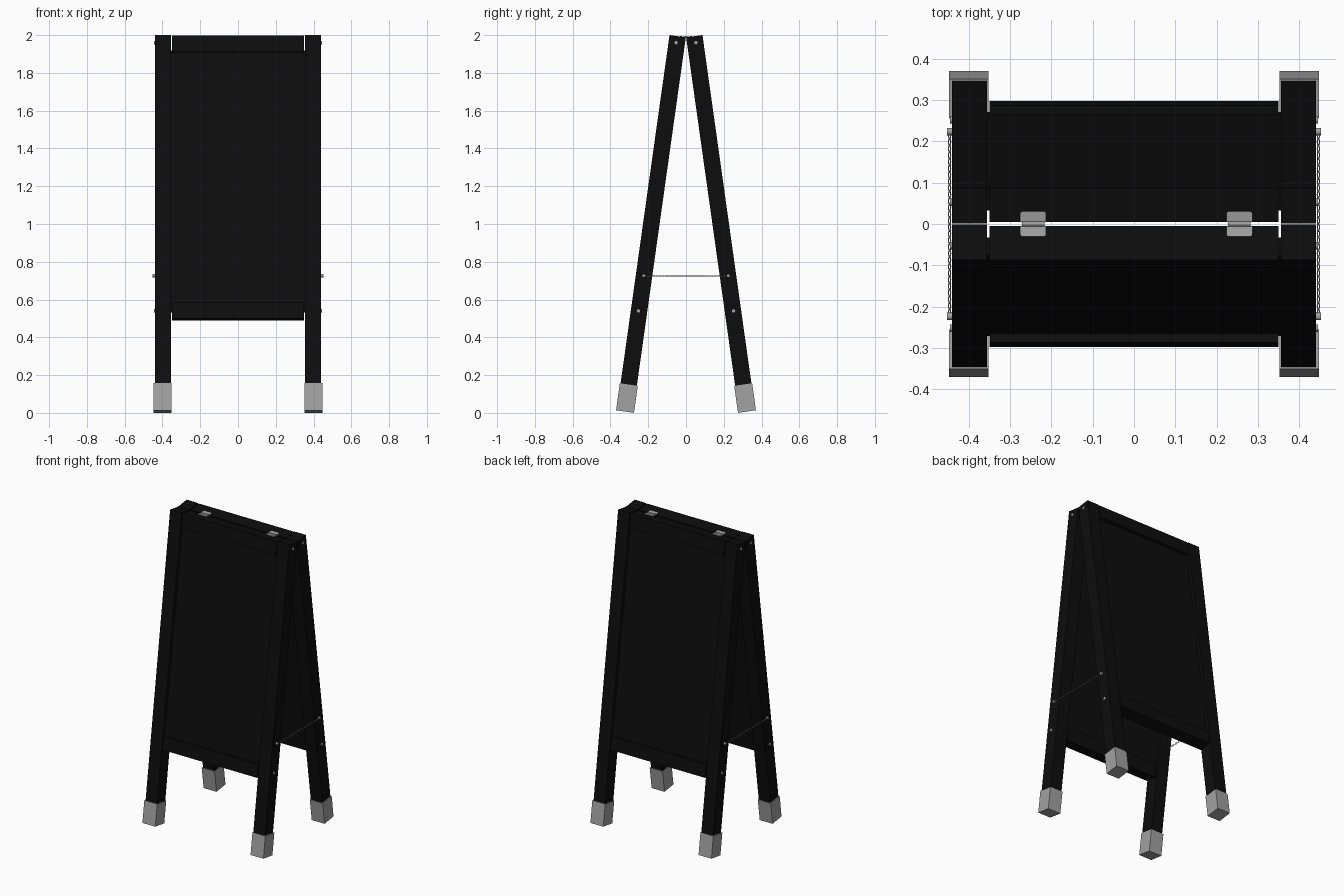
import bpy, bmesh
from math import sin, cos, pi, radians
from mathutils import Matrix, Vector

if "Cube" in bpy.data.objects:
    bpy.data.objects.remove(bpy.data.objects["Cube"], do_unlink=True)

TILT = radians(8)
PIVOT_Z = 1.988


def material(name, value):
    m = bpy.data.materials.new(name)
    m.use_nodes = True
    m.diffuse_color = (value, value, value, 1)
    shader = m.node_tree.nodes["Principled BSDF"]
    shader.inputs["Base Color"].default_value = (value, value, value, 1)
    shader.inputs["Roughness"].default_value = 0.6
    return m


black = material("black paint", 0.004)
metal = material("grey metal", 0.36)


def finish(bm, name, mat, smooth=False):
    me = bpy.data.meshes.new(name)
    bmesh.ops.recalc_face_normals(bm, faces=bm.faces)
    for f in bm.faces:
        f.smooth = smooth
    bm.to_mesh(me)
    bm.free()
    me.materials.append(mat)
    ob = bpy.data.objects.new(name, me)
    bpy.context.collection.objects.link(ob)
    return ob


def leaning(side, x, s, t):
    """Point on a leaning frame: s runs down from the ridge, t runs outward."""
    y = side * (sin(TILT) * s + cos(TILT) * t)
    z = PIVOT_Z - cos(TILT) * s + sin(TILT) * t
    return Matrix.Translation((x, y, z)) @ Matrix.Rotation(side * TILT, 4, "X")


def frame_box(name, mat, side, x, width, s, t, corner=0):
    """Box on a frame between two s and two t values, with optional round corners."""
    bm = bmesh.new()
    bmesh.ops.create_cube(bm, size=1)
    bmesh.ops.scale(bm, verts=bm.verts, vec=(width, t[1] - t[0], s[1] - s[0]))
    if corner:
        edges = [e for e in bm.edges
                 if abs((e.verts[0].co - e.verts[1].co).normalized().z) > 0.9]
        bmesh.ops.bevel(bm, geom=edges, offset=corner, segments=3,
                        profile=0.5, affect="EDGES")
    ob = finish(bm, name, mat)
    ob.matrix_world = leaning(side, x, sum(s) / 2, sum(t) / 2)
    return ob


def pin(name, centre, radius, length):
    """Short cylinder lying along x."""
    bm = bmesh.new()
    bmesh.ops.create_cone(bm, cap_ends=True, segments=16, radius1=radius,
                          radius2=radius, depth=length,
                          matrix=Matrix.Rotation(pi / 2, 4, "Y"))
    ob = finish(bm, name, metal, True)
    ob.data.set_sharp_from_angle(angle=radians(40))
    ob.location = centre
    return ob


# Two leaning frames with board, rails, legs, feet and screws
for side, label in ((-1, "front"), (1, "back")):
    frame_box(label + "_board", black, side, 0, 0.73, (0.08, 1.473), (0.022, 0.066))
    frame_box(label + "_top_rail", black, side, 0, 0.70, (0.002, 0.09), (0.004, 0.088))
    frame_box(label + "_bottom_rail", black, side, 0, 0.70, (1.43, 1.515), (0.004, 0.088))
    for sx, hand in ((1, "left"), (-1, "right")):
        part = f"{label}_{hand}_"
        frame_box(part + "leg", black, side, sx * 0.398, 0.085, (0, 1.99), (0.001, 0.088))
        frame_box(part + "foot", metal, side, sx * 0.3995, 0.095, (1.862, 2.0065), (-0.004, 0.092))
        for place, s in (("upper", 0.035), ("lower", 1.469)):
            spot = leaning(side, sx * 0.4405, s, 0.048).translation
            pin(part + place + "_screw", spot, 0.009, 0.009)
        spot = leaning(side, sx * 0.445, 1.28, 0.046).translation
        pin(part + "chain_bolt", spot, 0.009, 0.014)

# Hinges across the ridge
for x, hand in ((0.255, "left"), (-0.244, "right")):
    for side, label in ((-1, "front"), (1, "back")):
        frame_box(f"{hand}_hinge_{label}_leaf", metal, side, x, 0.063,
                  (-0.003, 0.003), (0.003, 0.031), 0.006)
    pin(hand + "_hinge_knuckle", (x, 0, PIVOT_Z + 0.002), 0.006, 0.054)


# Chains holding the frames apart
def add_link(bm, centre, turn, around=12, tube=6):
    rings = []
    for i in range(around):
        a = 2 * pi * i / around
        ring = []
        for j in range(tube):
            b = 2 * pi * j / tube
            r = 0.0038 + 0.0013 * cos(b)
            p = Vector((r * cos(a), 2.2 * r * sin(a), 0.0013 * sin(b)))
            ring.append(bm.verts.new(centre + Matrix.Rotation(turn, 3, "Y") @ p))
        rings.append(ring)
    for i in range(around):
        one, two = rings[i], rings[(i + 1) % around]
        for j in range(tube):
            k = (j + 1) % tube
            bm.faces.new((one[j], two[j], two[k], one[k]))


LINKS = 28
for sx, hand in ((1, "left"), (-1, "right")):
    bm = bmesh.new()
    for n in range(LINKS):
        y = -0.222 + 0.444 * (n + 0.5) / LINKS
        add_link(bm, Vector((sx * 0.446, y, 0.725)), pi / 4 + (n % 2) * pi / 2)
    finish(bm, hand + "_chain", metal, True)
